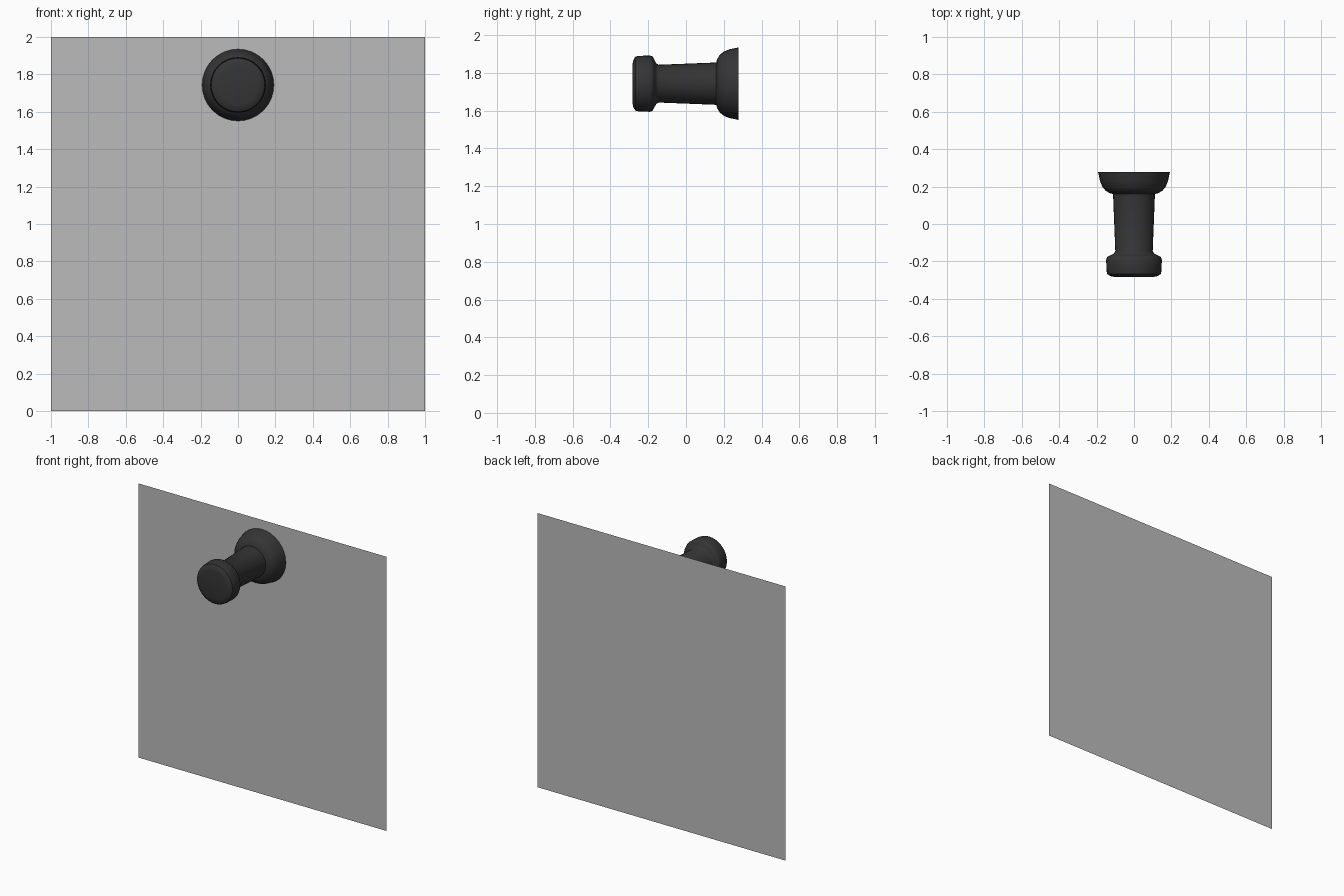
import bpy, bmesh, math

if "Cube" in bpy.data.objects:
    bpy.data.objects.remove(bpy.data.objects["Cube"])

SIDES = 32
PIN_Z = 1.743


def material(name, value):
    m = bpy.data.materials.new(name)
    m.diffuse_color = (value, value, value, 1)
    m.use_nodes = True
    m.node_tree.nodes["Principled BSDF"].inputs["Base Color"].default_value = m.diffuse_color
    return m


def add_object(name, bm, mat):
    me = bpy.data.meshes.new(name)
    bm.to_mesh(me)
    bm.free()
    me.materials.append(mat)
    ob = bpy.data.objects.new(name, me)
    bpy.context.collection.objects.link(ob)
    return ob


black = material("black plastic", 0.035)
paper = material("grey paper", 0.5)

# Paper sheet: a single flat face standing upright, facing the front
bm = bmesh.new()
corners = [(-1, 0), (1, 0), (1, 2), (-1, 2)]
bm.faces.new([bm.verts.new((x, 0.283, z)) for x, z in corners])
add_object("paper_sheet", bm, paper)

# Push pin: (y, radius) profile from the knob to the flared base
profile = [(-0.283, 0.105), (-0.279, 0.125), (-0.268, 0.143), (-0.25, 0.147),
           (-0.19, 0.149), (-0.176, 0.143), (-0.167, 0.125), (-0.158, 0.108),
           (-0.145, 0.100), (0.16, 0.112), (0.165, 0.130), (0.178, 0.152),
           (0.20, 0.170), (0.23, 0.182), (0.278, 0.192)]
bm = bmesh.new()
rings = []
for y, r in profile:
    ring = []
    for i in range(SIDES):
        a = 2 * math.pi * i / SIDES
        ring.append(bm.verts.new((r * math.cos(a), y, PIN_Z + r * math.sin(a))))
    rings.append(ring)
for a, b in zip(rings, rings[1:]):
    for i in range(SIDES):
        j = (i + 1) % SIDES
        bm.faces.new((a[i], a[j], b[j], b[i]))
bm.faces.new(rings[0])
bm.faces.new(rings[-1])
bmesh.ops.recalc_face_normals(bm, faces=bm.faces)
pin = add_object("push_pin", bm, black)
bpy.context.view_layer.objects.active = pin
pin.select_set(True)
bpy.ops.object.shade_smooth_by_angle(angle=math.radians(45))
